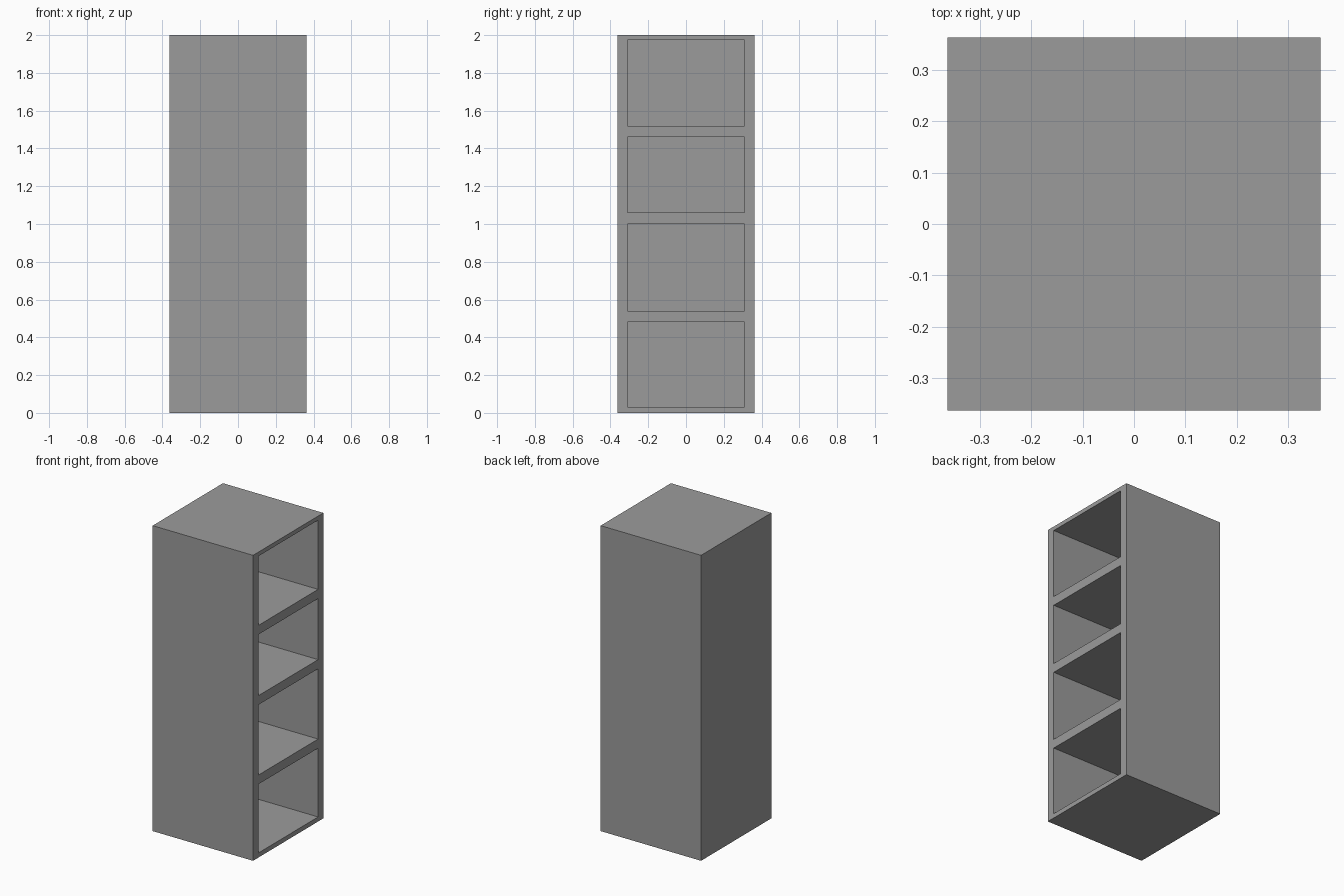
import bpy
import bmesh
from mathutils import Matrix, Vector

old = bpy.data.objects.get("Cube")
if old:
    bpy.data.objects.remove(old, do_unlink=True)

HALF = 0.3635      # half of the square footprint
HEIGHT = 2.0
WALL = 0.054       # side and back panel thickness
OVERSHOOT = 0.1    # how far the cutters pass the open side
BAYS = [(0.03, 0.48), (0.54, 1.0), (1.06, 1.46), (1.52, 1.973)]  # bottom, top


def boxes(name, extents):
    """One object made of a box for each pair of opposite corners."""
    bm = bmesh.new()
    for low, high in extents:
        low, high = Vector(low), Vector(high)
        place = Matrix.Translation((low + high) / 2) @ Matrix.Diagonal((high - low).to_4d())
        place[3][3] = 1.0
        bmesh.ops.create_cube(bm, size=1, matrix=place)
    mesh = bpy.data.meshes.new(name)
    bm.to_mesh(mesh)
    bm.free()
    obj = bpy.data.objects.new(name, mesh)
    bpy.context.collection.objects.link(obj)
    return obj


# Plain grey finish
grey = bpy.data.materials.new("plain grey")
grey.use_nodes = True
colour = (0.33, 0.33, 0.33, 1.0)
grey.diffuse_color = colour
grey.node_tree.nodes["Principled BSDF"].inputs["Base Color"].default_value = colour

# Cabinet body
cabinet = boxes("shelf_cabinet", [((-HALF, -HALF, 0), (HALF, HALF, HEIGHT))])
cabinet.data.materials.append(grey)

# Four open bays cut from the +x side
inner = HALF - WALL
cutter = boxes("bay_cutter", [
    ((-inner, -inner, bottom), (HALF + OVERSHOOT, inner, top)) for bottom, top in BAYS
])
cutter.data.materials.append(grey)
cutter.hide_render = True

cut = cabinet.modifiers.new("open bays", 'BOOLEAN')
cut.operation = 'DIFFERENCE'
cut.solver = 'EXACT'
cut.object = cutter

# Apply the cut and discard the helper
bpy.context.view_layer.objects.active = cabinet
cabinet.select_set(True)
bpy.ops.object.modifier_apply(modifier=cut.name)
bpy.data.objects.remove(cutter, do_unlink=True)
